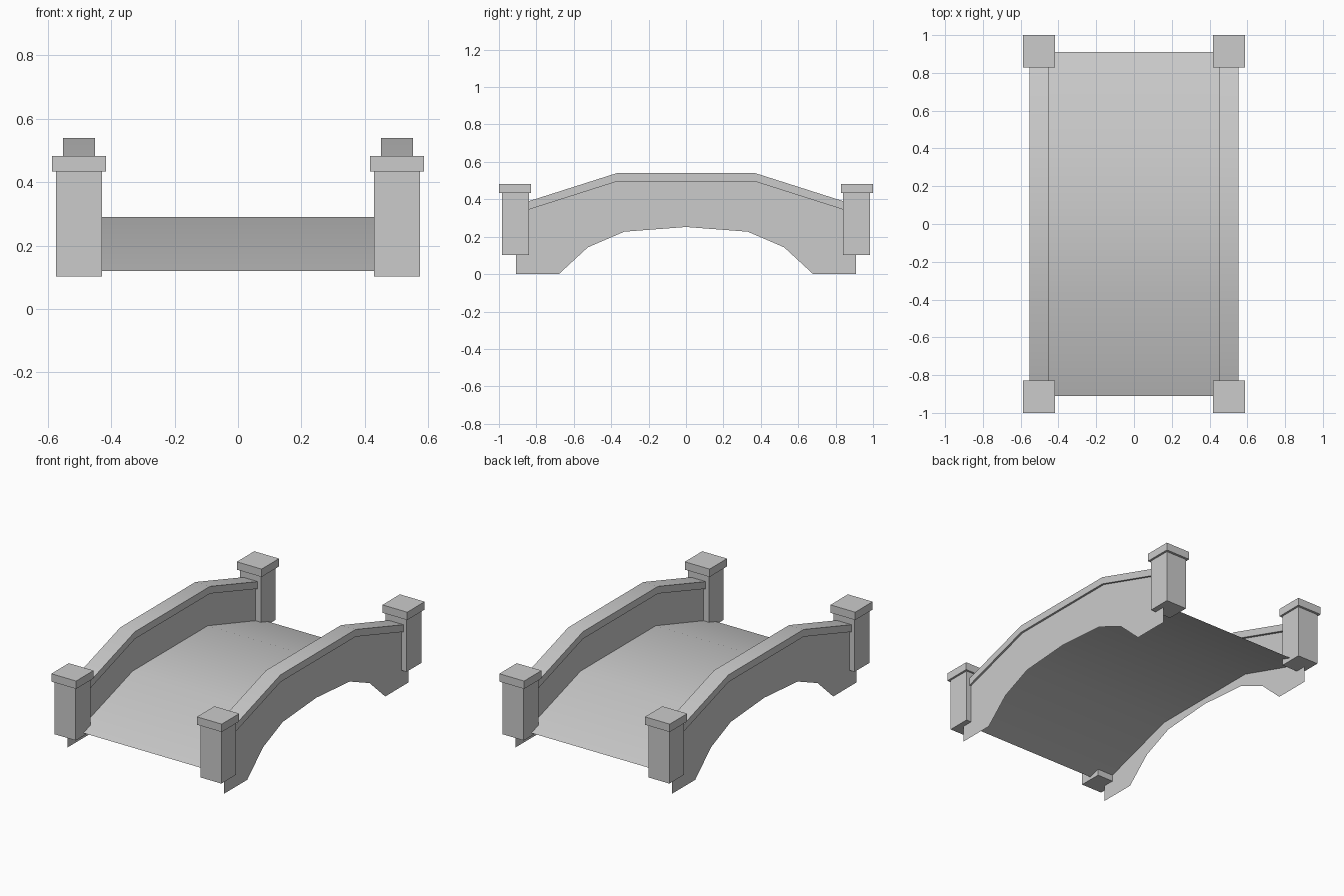
import bpy, bmesh
from mathutils import Vector

if "Cube" in bpy.data.objects:
    bpy.data.objects.remove(bpy.data.objects["Cube"])

END, KINK = 0.91, 0.37


def make_object(name, bm):
    mesh = bpy.data.meshes.new(name)
    bm.to_mesh(mesh)
    bm.free()
    obj = bpy.data.objects.new(name, mesh)
    bpy.context.collection.objects.link(obj)
    return obj


def ridge(z_end, z_mid):
    """Raised path along y shared by deck, walls and copings."""
    return [(-END, z_end), (-KINK, z_mid), (KINK, z_mid), (END, z_end)]


def face(bm, points, normal):
    f = bm.faces.new([bm.verts.new(p) for p in points])
    f.normal_update()
    if f.normal.dot(Vector(normal)) < 0:
        f.normal_flip()


def box(name, x, y, z):
    bm = bmesh.new()
    bmesh.ops.create_cube(bm, size=1)
    for v in bm.verts:
        v.co = [r[0] + (c + 0.5) * (r[1] - r[0]) for c, r in zip(v.co, (x, y, z))]
    return make_object(name, bm)


def smooth(obj):
    bpy.ops.object.select_all(action='DESELECT')
    obj.select_set(True)
    bpy.context.view_layer.objects.active = obj
    bpy.ops.object.shade_smooth_by_angle(angle=0.6)


# Curved walkway: one thin sheet
bm = bmesh.new()
rows = [[bm.verts.new((x, y, z)) for x in (-0.54, 0.54)] for y, z in ridge(0.12, 0.29)]
for a, b in zip(rows, rows[1:]):
    bm.faces.new((a[0], a[1], b[1], b[0]))
smooth(make_object("deck", bm))

# Arch underside of the side walls
half_arch = [(0.91, 0), (0.68, 0), (0.525, 0.143), (0.33, 0.227)]
arch = half_arch + [(0, 0.252)] + [(-y, z) for y, z in reversed(half_arch)]
rail_line = ridge(0.323, 0.495)

for s, side in ((-1, "left"), (1, "right")):
    # Wall: outer skin with the arch, inner skin standing on the deck
    bm = bmesh.new()
    face(bm, [(s * 0.54, y, z) for y, z in rail_line + arch], (s, 0, 0))
    inner = rail_line + ridge(0.12, 0.29)[::-1]
    face(bm, [(s * 0.468, y, z) for y, z in inner], (-s, 0, 0))
    make_object(side + "_wall", bm)

    # Coping on top of the wall
    bm = bmesh.new()
    rings = []
    for y, z in rail_line:
        rings.append([bm.verts.new((s * x, y, z + h)) for x, h in
                      ((0.452, 0), (0.553, 0), (0.553, 0.045), (0.452, 0.045))])
    for a, b in zip(rings, rings[1:]):
        for i in range(4):
            j = (i + 1) % 4
            bm.faces.new((a[i], a[j], b[j], b[i]))
    bm.faces.new(rings[0])
    bm.faces.new(rings[-1])
    bmesh.ops.recalc_face_normals(bm, faces=bm.faces)
    smooth(make_object(side + "_coping", bm))

    # End posts with caps
    for t, end in ((-1, "front"), (1, "back")):
        def span(sign, lo, hi):
            return sorted((sign * lo, sign * hi))
        box(f"{end}_{side}_post", span(s, 0.43, 0.575), span(t, 0.84, 0.985), (0.102, 0.433))
        box(f"{end}_{side}_post_cap", span(s, 0.417, 0.588), span(t, 0.828, 1.0), (0.433, 0.482))
